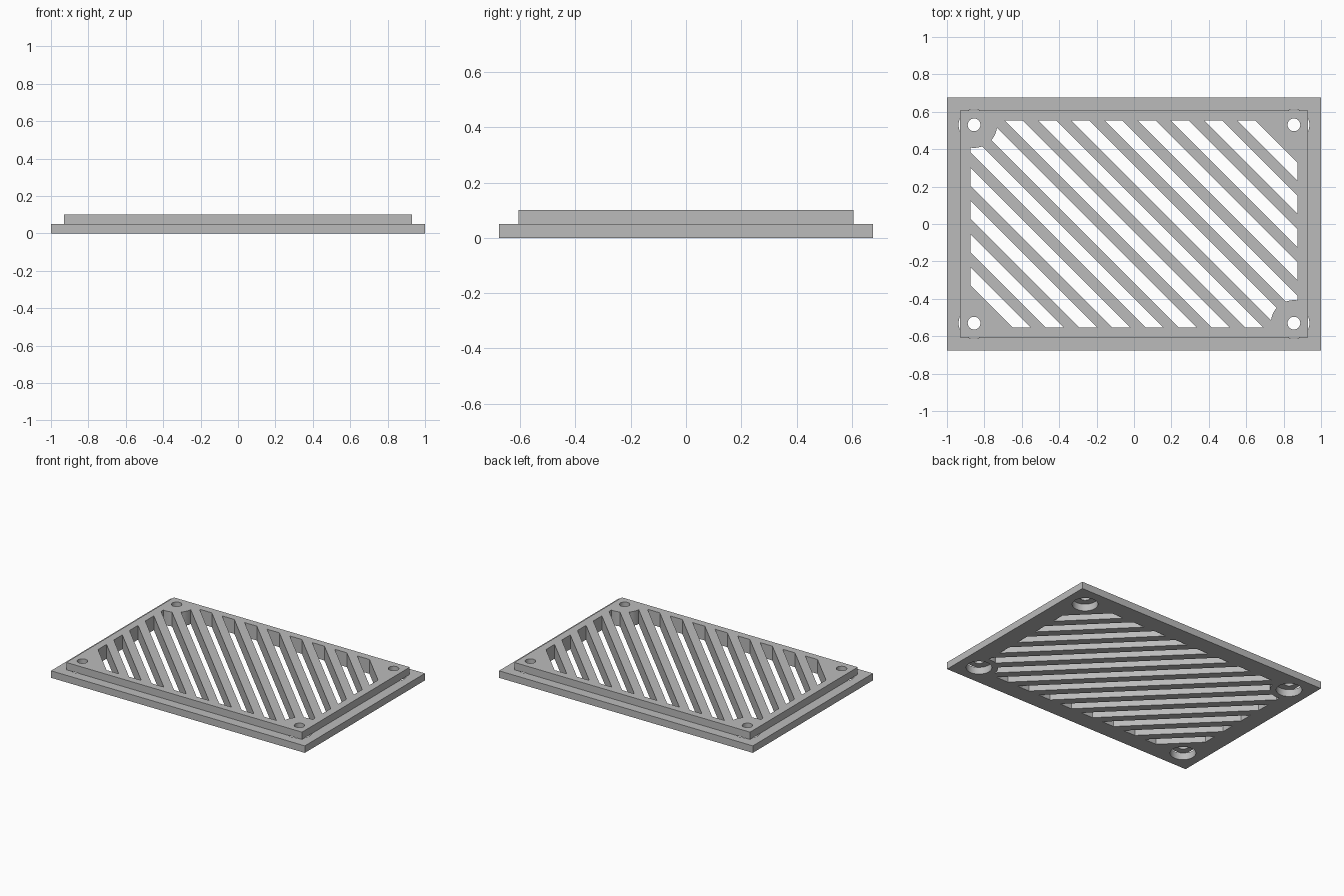
import bpy
import math
from mathutils import Matrix, Vector

if "Cube" in bpy.data.objects:
    bpy.data.objects.remove(bpy.data.objects["Cube"], do_unlink=True)

grey = bpy.data.materials.new("plain grey")
grey.use_nodes = True
colour = (0.5, 0.5, 0.5, 1)
grey.diffuse_color = colour
grey.node_tree.nodes["Principled BSDF"].inputs["Base Color"].default_value = colour

SCREW_X, SCREW_Y = 0.855, 0.53
PITCH, SLOT_WIDTH, SLOTS = 0.1775, 0.068, 14
CORNERS = [(sx * SCREW_X, sy * SCREW_Y) for sx in (-1, 1) for sy in (-1, 1)]


def finish(name):
    obj = bpy.context.object
    obj.name = name
    obj.data.materials.append(grey)
    return obj


def box(name, width, depth, z0, z1, x=0, y=0, turn=0):
    bpy.ops.mesh.primitive_cube_add(size=1)
    obj = finish(name)
    obj.data.transform(Matrix.Translation((x, y, (z0 + z1) / 2))
                       @ Matrix.Rotation(turn, 4, 'Z')
                       @ Matrix.Diagonal((width, depth, z1 - z0, 1)))
    return obj


def corner_pegs(name, radius, z0, z1):
    pegs = []
    for x, y in CORNERS:
        bpy.ops.mesh.primitive_cylinder_add(vertices=48, radius=radius, depth=z1 - z0)
        peg = finish(name)
        peg.data.transform(Matrix.Translation((x, y, (z0 + z1) / 2)))
        pegs.append(peg)
    return join(pegs, name)


def join(parts, name):
    bpy.ops.object.select_all(action='DESELECT')
    for part in parts:
        part.select_set(True)
    bpy.context.view_layer.objects.active = parts[0]
    bpy.ops.object.join()
    parts[0].name = name
    return parts[0]


def combine(target, other, operation):
    mod = target.modifiers.new(operation.title(), 'BOOLEAN')
    mod.operation, mod.object, mod.solver = operation, other, 'EXACT'
    bpy.context.view_layer.objects.active = target
    bpy.ops.object.modifier_apply(modifier=mod.name)
    bpy.data.objects.remove(other, do_unlink=True)


# Wide flange with open recesses for the screw heads
vent = box("vent_cover", 2.0, 1.352, 0, 0.05)
combine(vent, corner_pegs("screw_recesses", 0.083, -0.1, 0.2), 'DIFFERENCE')

# Raised panel with screw holes, fused onto the flange
panel = box("raised_panel", 1.858, 1.212, 0.05, 0.102)
combine(panel, corner_pegs("screw_holes", 0.034, -0.1, 0.3), 'DIFFERENCE')
combine(vent, panel, 'UNION')

# Diagonal slots, trimmed to the window and kept clear of the screws
strips = []
for i in range(SLOTS):
    offset = (i - (SLOTS - 1) / 2) * PITCH / 2
    strips.append(box("slot", 3, SLOT_WIDTH, -0.2, 0.3, offset, offset, -math.pi / 4))
slots = join(strips, "slots")
combine(slots, box("window", 1.748, 1.106, -0.1, 0.2), 'INTERSECT')
combine(slots, corner_pegs("screw_bosses", 0.123, -0.3, 0.4), 'DIFFERENCE')
combine(vent, slots, 'DIFFERENCE')

# Crisp edges with smooth round holes
bpy.ops.object.select_all(action='DESELECT')
vent.select_set(True)
bpy.context.view_layer.objects.active = vent
bpy.ops.object.shade_smooth_by_angle(angle=math.radians(30))
